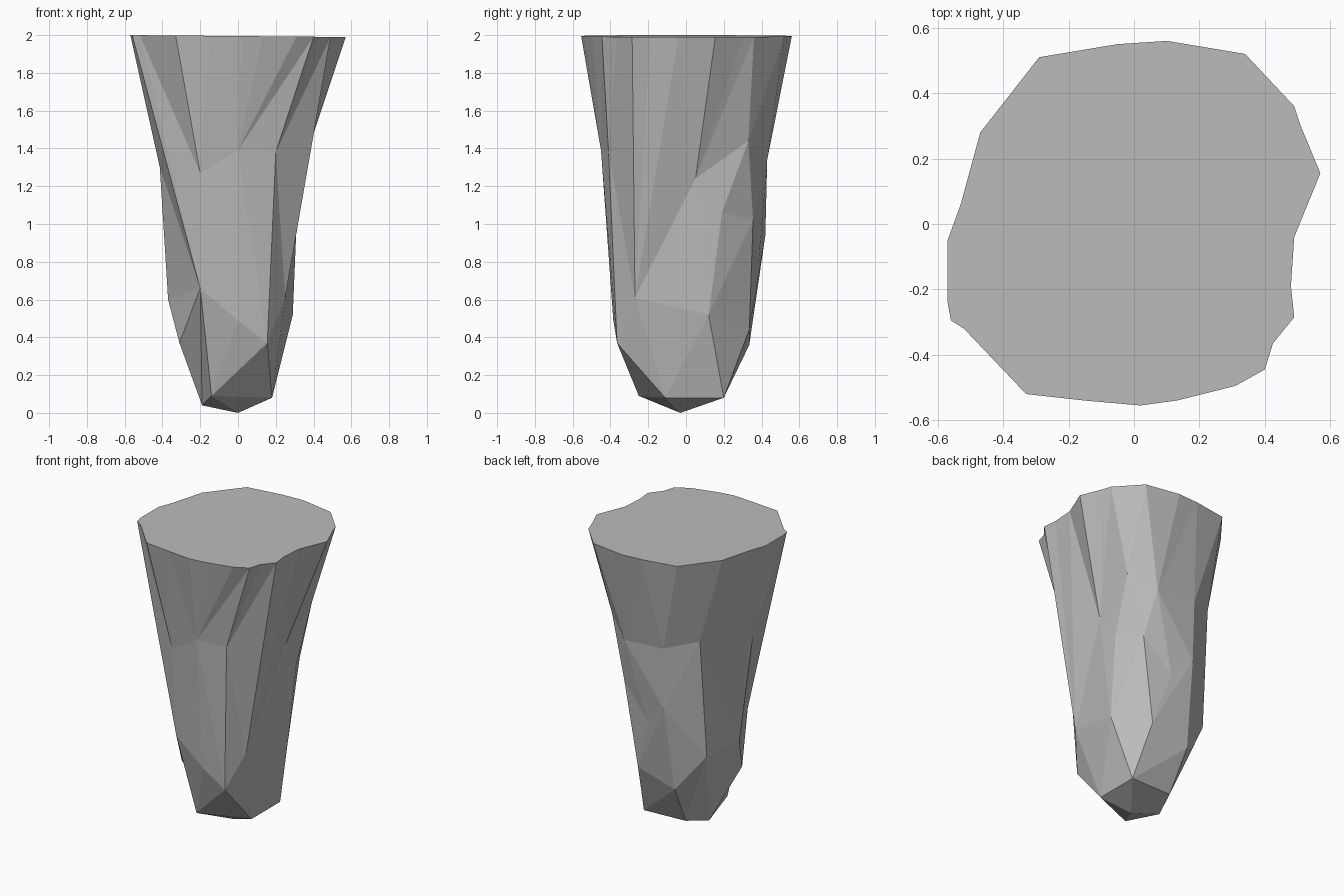
import bpy, bmesh, math

if "Cube" in bpy.data.objects:
    bpy.data.objects.remove(bpy.data.objects["Cube"])

# Key corners shared between neighbouring rings (optional 4th value turns the pairing angle)
LEFT_NOTCH = (-.20, -.385, .66, -32)
RIGHT_NOTCH = (.25, -.27, .61, 18)
RIGHT_KNEE = (.29, .12, .52)
BACK_LEFT_KNEE = (-.34, .26, .61)
FRONT_KNEE = (0, -.385, .49)
FRONT_RIGHT_KNEE = (.155, -.365, .37)

# Outline of the flat top, slightly tilted
outline = [(.57, .155), (.51, .30), (.49, .36), (.34, .52), (.10, .56), (-.05, .55),
           (-.29, .51), (-.47, .28), (-.53, .06), (-.57, -.05), (-.57, -.24),
           (-.56, -.295), (-.52, -.32), (-.33, -.52), (-.15, -.54), (.02, -.555),
           (.13, -.54), (.31, -.495), (.40, -.445), (.425, -.365), (.49, -.285),
           (.48, -.19), (.49, -.04)]
top = [(x, y, 1.995 - .009 * x) for x, y in outline]

# Irregular rings of corners down the pillar
upper = [(.32, .05, 1.24), (.33, .33, 1.44), (.168, .43, 1.34), (-.13, .43, 1.36),
         (-.33, .32, 1.42), (-.414, -.134, 1.30), LEFT_NOTCH, (-.20, -.43, 1.27, -20),
         (0, -.45, 1.39), (.20, -.41, 1.38, 17), RIGHT_NOTCH]
middle = [RIGHT_KNEE, (.31, .19, 1.06), (.22, .355, 1.02), (.02, .385, .80),
          (-.125, .42, .94), BACK_LEFT_KNEE, (-.37, -.05, .60), LEFT_NOTCH,
          FRONT_KNEE, FRONT_RIGHT_KNEE, RIGHT_NOTCH]
lower = [RIGHT_KNEE, (.13, .335, .44), (-.15, .335, .36), BACK_LEFT_KNEE,
         (-.31, -.166, .37), LEFT_NOTCH, FRONT_KNEE, FRONT_RIGHT_KNEE, RIGHT_NOTCH]
base = [(.18, .20, .08), (-.13, .19, .085), (-.19, .02, .04), (-.14, -.25, .09),
        (.18, -.11, .08)]
TIP = (0, -.03, 0)

bm = bmesh.new()
cache = {}


def vert(p):
    key = tuple(p[:3])
    if key not in cache:
        cache[key] = bm.verts.new(key)
    return cache[key]


def angle(p):
    turn = p[3] if len(p) > 3 else 0
    return (math.degrees(math.atan2(p[1], p[0])) + turn) % 360


def face(*points):
    vs = [vert(p) for p in points]
    if len(set(vs)) == len(vs) and not bm.faces.get(vs):
        bm.faces.new(vs)


def zip_rings(a, b):
    """Join two rings with triangles, stepping round by angle; a lies above b."""
    i = j = 0
    while i < len(a) or j < len(b):
        next_a = angle(a[(i + 1) % len(a)]) + 360 * ((i + 1) // len(a))
        next_b = angle(b[(j + 1) % len(b)]) + 360 * ((j + 1) // len(b))
        pa, pb = a[i % len(a)], b[j % len(b)]
        if j >= len(b) or (i < len(a) and next_a <= next_b):
            i += 1
            face(pa, pb, a[i % len(a)])
        else:
            j += 1
            face(pa, pb, b[j % len(b)])


# Flat top, faceted sides and pointed underside
face(*top)
rings = [top, upper, middle, lower, base]
for above, below in zip(rings, rings[1:]):
    zip_rings(above, below)
for k in range(len(base)):
    face(base[k], TIP, base[(k + 1) % len(base)])
bmesh.ops.recalc_face_normals(bm, faces=bm.faces)

mesh = bpy.data.meshes.new("rock_pillar")
bm.to_mesh(mesh)
bm.free()
stone = bpy.data.materials.new("grey_stone")
stone.diffuse_color = (.5, .5, .5, 1)
stone.use_nodes = True
stone.node_tree.nodes["Principled BSDF"].inputs["Base Color"].default_value = stone.diffuse_color
mesh.materials.append(stone)
pillar = bpy.data.objects.new("rock_pillar", mesh)
bpy.context.collection.objects.link(pillar)
